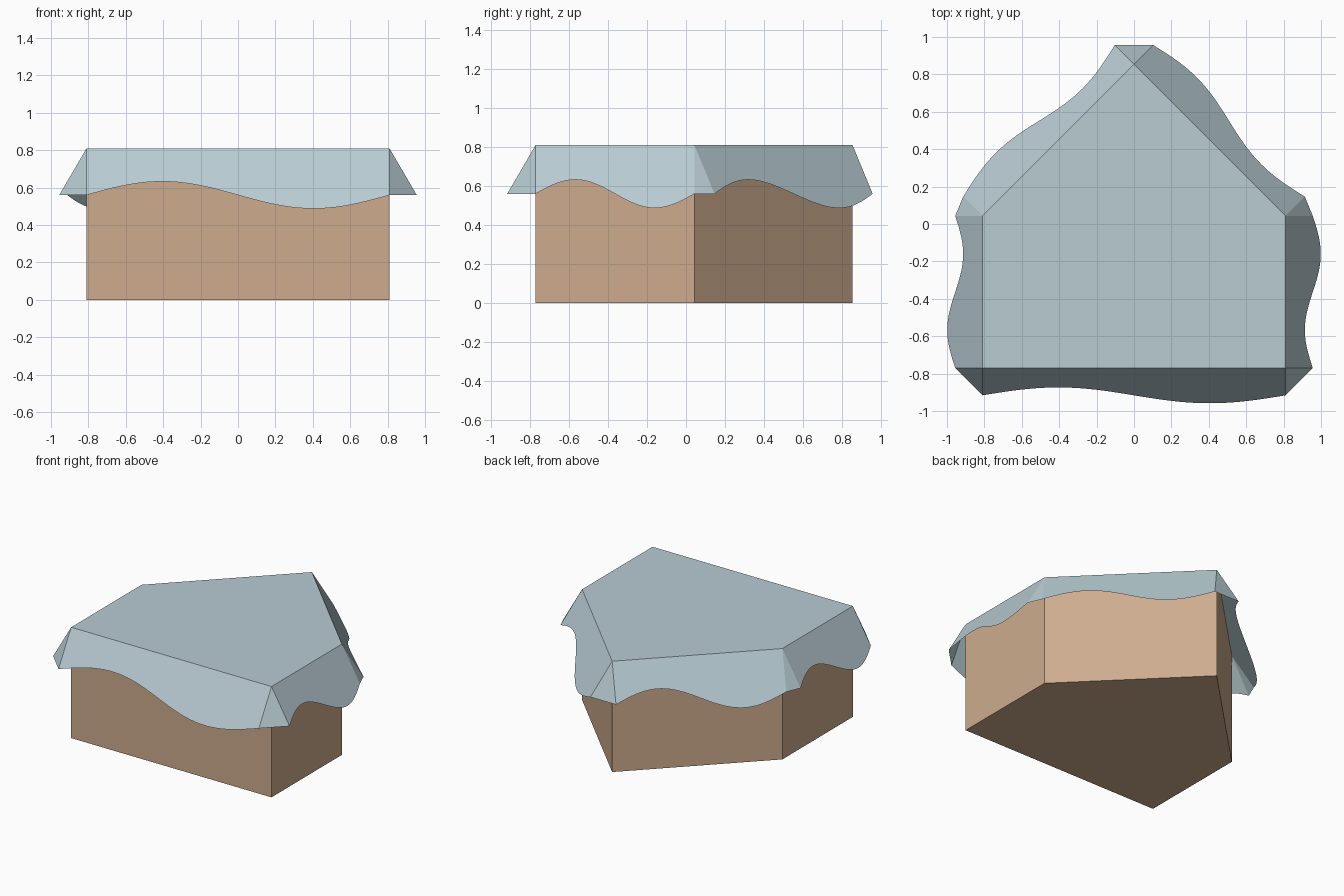
import bpy, math
from mathutils import Vector

if "Cube" in bpy.data.objects:
    bpy.data.objects.remove(bpy.data.objects["Cube"])

TOP = 0.81                      # table height
OUT, DROP = 0.146, 0.25         # how far each flap flares and falls
WAVE = 0.29                     # hem wave, as a share of the flap length
STEPS = 40

# House-shaped pentagon, counter-clockwise from front left
PLAN = [Vector(p) for p in
        ((-0.81, -0.77), (0.81, -0.77), (0.81, 0.043), (0, 0.853), (-0.81, 0.043))]


def material(name, colour):
    m = bpy.data.materials.new(name)
    m.diffuse_color = (*colour, 1)
    m.use_nodes = True
    m.node_tree.nodes["Principled BSDF"].inputs["Base Color"].default_value = m.diffuse_color
    return m


def add_object(name, verts, faces, mat):
    me = bpy.data.meshes.new(name)
    me.from_pydata(verts, [], faces)
    me.materials.append(mat)
    me.update()
    ob = bpy.data.objects.new(name, me)
    bpy.context.collection.objects.link(ob)
    return ob


tan = material("tan board", (0.61, 0.413, 0.27))
blue = material("pale blue cloth", (0.479, 0.604, 0.651))

# Solid five-sided base, ending just under the cloth
n = len(PLAN)
verts = [(p.x, p.y, z) for z in (0, TOP - 0.004) for p in PLAN]
faces = [tuple(reversed(range(n))), tuple(range(n, 2 * n))]
faces += [(i, (i + 1) % n, n + (i + 1) % n, n + i) for i in range(n)]
add_object("table_base", verts, faces, tan)

# Cloth: flat top, one flared flap with a wavy hem per side, corner gussets
verts = [(p.x, p.y, TOP) for p in PLAN]
faces = [tuple(range(n))]
hems = []
for i in range(n):
    a, b = PLAN[i], PLAN[(i + 1) % n]
    d = (b - a).normalized()
    normal = Vector((d.y, -d.x))
    start = len(verts)
    for k in range(STEPS + 1):
        t = k / STEPS
        s = 1 - WAVE * math.sin(2 * math.pi * t)
        q = a.lerp(b, t) + normal * OUT * s
        verts.append((q.x, q.y, TOP - DROP * s))
    hem = list(range(start, len(verts)))
    hems.append(hem)
    faces.append((*hem, (i + 1) % n, i))
for i in range(n):
    faces.append((hems[i - 1][-1], hems[i][0], i))
add_object("tablecloth", verts, faces, blue)
